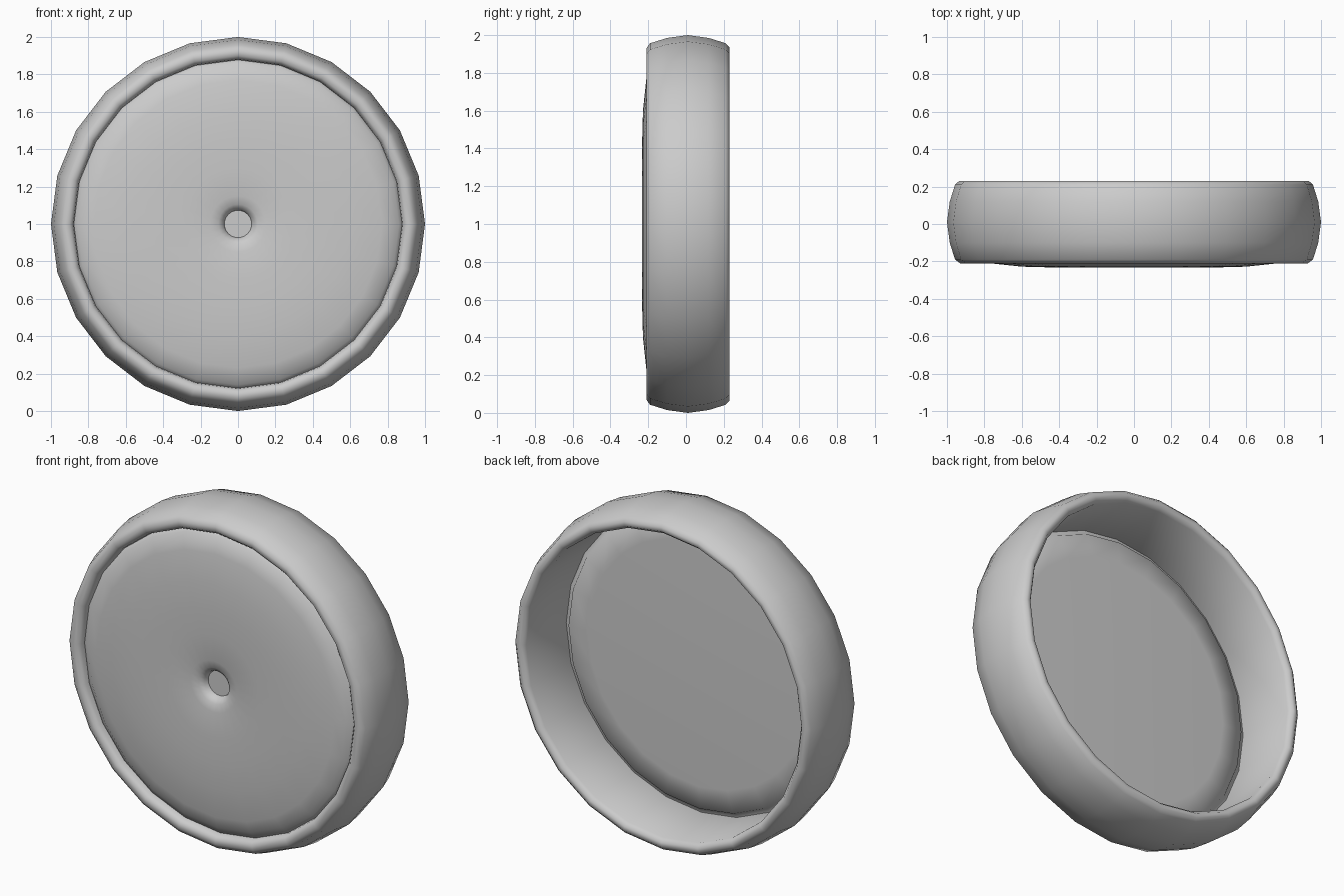
import bpy, bmesh, math

if "Cube" in bpy.data.objects:
    bpy.data.objects.remove(bpy.data.objects["Cube"])

SEGMENTS = 24
CENTRE_Z = 1.0


def revolve(name, profile, closed, angle):
    """Turn a (radius, y) profile about the wheel's y axis; radius 0 makes a pole."""
    bm = bmesh.new()
    rings = []
    for r, y in profile:
        if r == 0:
            rings.append([bm.verts.new((0, y, CENTRE_Z))] * SEGMENTS)
            continue
        ring = []
        for i in range(SEGMENTS):
            a = 2 * math.pi * i / SEGMENTS
            ring.append(bm.verts.new((r * math.sin(a), y, CENTRE_Z + r * math.cos(a))))
        rings.append(ring)
    pairs = list(zip(rings, rings[1:]))
    if closed:
        pairs.append((rings[-1], rings[0]))
    for a, b in pairs:
        for i in range(SEGMENTS):
            j = (i + 1) % SEGMENTS
            corners = list(dict.fromkeys((a[i], a[j], b[j], b[i])))
            bm.faces.new(corners)
    bmesh.ops.recalc_face_normals(bm, faces=bm.faces)
    mesh = bpy.data.meshes.new(name)
    bm.to_mesh(mesh)
    bm.free()
    obj = bpy.data.objects.new(name, mesh)
    bpy.context.collection.objects.link(obj)
    bpy.ops.object.select_all(action='DESELECT')
    obj.select_set(True)
    bpy.context.view_layer.objects.active = obj
    bpy.ops.object.shade_smooth_by_angle(angle=math.radians(angle))
    return obj


# Tyre: bulged tread, rolled front lip, thin open back
tyre = [
    (0.875, -0.15), (0.882, -0.188), (0.90, -0.208), (0.93, -0.21),
    (0.957, -0.19), (0.985, -0.10), (1.0, 0.01), (0.985, 0.12),
    (0.957, 0.21), (0.935, 0.23), (0.91, 0.23), (0.89, 0.205),
]
revolve("tyre", tyre, True, 70)

# Hub disc: shallow dome with a centre dimple in front, stepped flat back
disc = [
    (0, -0.17), (0.073, -0.17), (0.08, -0.195), (0.105, -0.214),
    (0.15, -0.224), (0.30, -0.231), (0.45, -0.232), (0.60, -0.228),
    (0.77, -0.21), (0.835, -0.195), (0.86, -0.175), (0.885, -0.16),
    (0.885, -0.145), (0.855, -0.14), (0.845, -0.122), (0.715, -0.118),
    (0.265, -0.11), (0, -0.11),
]
revolve("hub_disc", disc, False, 60)
